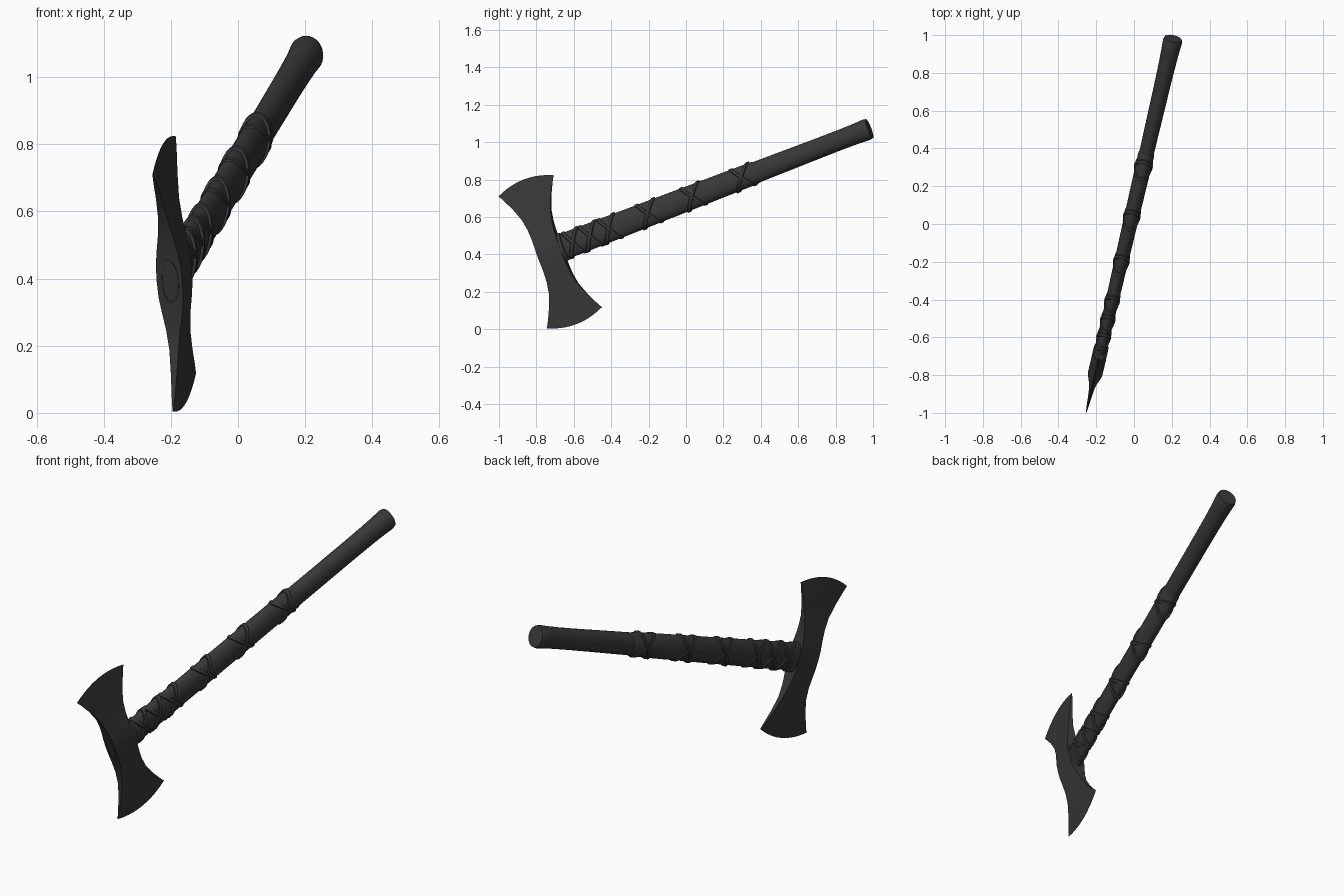
import bpy, bmesh, math
from mathutils import Vector, Matrix

if "Cube" in bpy.data.objects:
    bpy.data.objects.remove(bpy.data.objects["Cube"])

# Local frame: u = along handle, v = along blades, w = blade thickness
yaw, tilt = math.radians(-13.1), math.radians(20.6)
ROT = Matrix.Rotation(yaw, 3, 'Z') @ Matrix.Rotation(tilt, 3, 'X')
ORIGIN = Vector((-0.19, -0.726, 0.414))

iron = bpy.data.materials.new("dark_charcoal")
iron.diffuse_color = (0.04, 0.04, 0.04, 1)
iron.use_nodes = True
iron.node_tree.nodes["Principled BSDF"].inputs["Base Color"].default_value = iron.diffuse_color


def loft(name, rings, loop=False, angle=35):
    """Skin a series of equal point rings given as (w, u, v)."""
    bm = bmesh.new()
    vs = [[bm.verts.new(ORIGIN + ROT @ Vector(p)) for p in r] for r in rings]
    n, m = len(rings), len(rings[0])
    for i in range(n if loop else n - 1):
        a, b = vs[i], vs[(i + 1) % n]
        for j in range(m):
            k = (j + 1) % m
            bm.faces.new((a[j], a[k], b[k], b[j]))
    if not loop:
        bm.faces.new(vs[0])
        bm.faces.new(vs[-1])
    bmesh.ops.recalc_face_normals(bm, faces=bm.faces[:])
    me = bpy.data.meshes.new(name)
    bm.to_mesh(me)
    bm.free()
    me.materials.append(iron)
    ob = bpy.data.objects.new(name, me)
    bpy.context.collection.objects.link(ob)
    bpy.ops.object.select_all(action='DESELECT')
    ob.select_set(True)
    bpy.context.view_layer.objects.active = ob
    bpy.ops.object.shade_smooth_by_angle(angle=math.radians(angle))
    return ob


def radii(a):
    """Oval handle half sizes (thickness, height) at distance a."""
    t = max(0, min(1, a / 1.8))
    return 0.027 + 0.018 * t, 0.068 - 0.016 * t


def oval(a, rw, rv, n=28):
    return [(rw * math.cos(2 * math.pi * i / n), a, rv * math.sin(2 * math.pi * i / n))
            for i in range(n)]


def tube(name, stations):
    """Handle section from (distance, extra radius) stations."""
    return loft(name, [oval(a, radii(a)[0] + e, radii(a)[1] + e) for a, e in stations])


def band(name, a0, lean, width, inner, outer, n=36):
    """Flat cord around the handle, leaning along it by lean."""
    rings = []
    for i in range(n):
        t = 2 * math.pi * i / n
        c, s = math.cos(t), math.sin(t)
        a = a0 + lean * s
        rw, rv = radii(a)
        sec = [(-width / 2, inner), (-width / 3, outer), (width / 3, outer), (width / 2, inner)]
        rings.append([((rw + e) * c, a + da, (rv + e) * s) for da, e in sec])
    return loft(name, rings, loop=True)


# Double-bladed head: rows of (v, half width, half thickness, edge bulge)
half = [(0.05, 0.065, 0.038, 0), (0.10, 0.066, 0.031, 0), (0.15, 0.071, 0.022, 0),
        (0.21, 0.083, 0.014, 0.004), (0.28, 0.110, 0.009, 0.014),
        (0.34, 0.140, 0.005, 0.027), (0.377, 0.161, 0.0008, 0.036)]
rows = [(-v, h, t, -b) for v, h, t, b in reversed(half)] + [(0, 0.066, 0.039, 0)] + half
S = [-1 + i / 5 for i in range(11)]
head = []
for v, h, t, b in rows:
    front = [(t, h * s, v + b * (1 - s * s)) for s in S]
    head.append(front + [(-w, a, z) for w, a, z in reversed(front)])
loft("axe_head", head, angle=30)

# Handle with flared, chamfered butt, and the wrapped sleeve over it
tube("handle", [(-0.068, -0.002)] + [(0.2 * i, 0) for i in range(9)] +
     [(1.72, 0.001), (1.80, 0.003), (1.855, 0.006), (1.872, 0.002)])
tube("grip_sleeve", [(0.03, 0.003), (0.4, 0.004), (0.8, 0.004), (1.2, 0.004), (1.212, 0)])

# Rim of the eye on the front and collar behind the head
band("eye_rim", -0.066, 0, 0.008, -0.006, 0.001)
band("rear_collar", 0.072, 0.0, 0.03, 0.0, 0.010)

# Crossed cords around the grip
for i, (a0, lean) in enumerate([(0.14, 0.04), (0.24, 0.045), (0.35, 0.045),
                                (0.58, 0.05), (0.84, 0.05), (1.13, 0.05)]):
    for side, sign in (("a", 1), ("b", -1)):
        band(f"cord_{i}_{side}", a0, sign * lean, 0.026, 0.001, 0.010 + 0.001 * sign)
